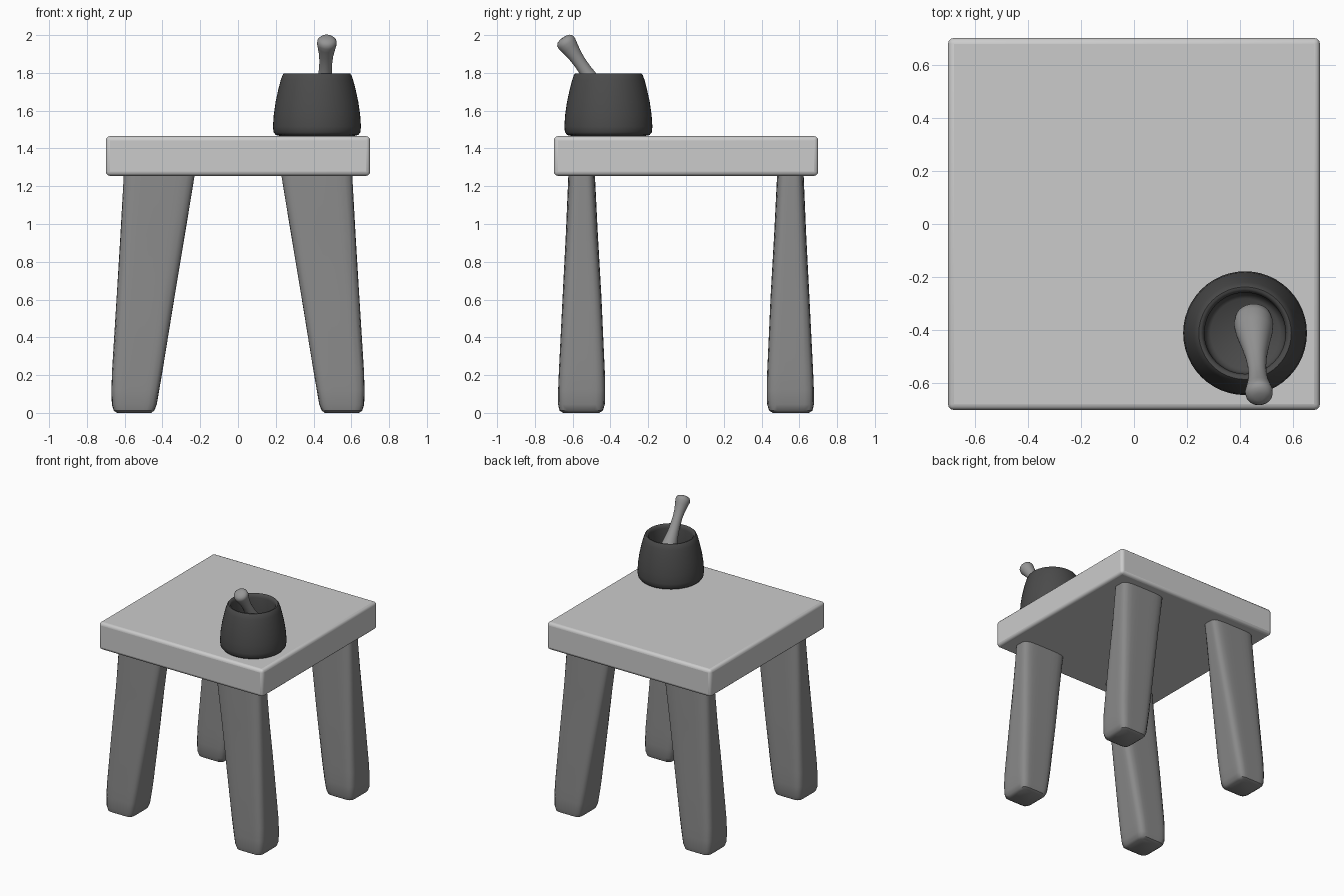
import bpy, bmesh, math
from mathutils import Vector

if "Cube" in bpy.data.objects:
    bpy.data.objects.remove(bpy.data.objects["Cube"])


def material(name, grey):
    m = bpy.data.materials.new(name)
    m.diffuse_color = (grey, grey, grey, 1)
    m.use_nodes = True
    m.node_tree.nodes["Principled BSDF"].inputs["Base Color"].default_value = m.diffuse_color
    return m


def loft(name, rings, mat, angle=40):
    """Skin a list of equal-length point rings and cap both ends."""
    bm = bmesh.new()
    rows = [[bm.verts.new(p) for p in r] for r in rings]
    n = len(rows[0])
    for a, b in zip(rows, rows[1:]):
        for i in range(n):
            j = (i + 1) % n
            bm.faces.new((a[i], a[j], b[j], b[i]))
    bm.faces.new(rows[0][::-1])
    bm.faces.new(rows[-1])
    bmesh.ops.recalc_face_normals(bm, faces=bm.faces)
    me = bpy.data.meshes.new(name)
    bm.to_mesh(me)
    bm.free()
    ob = bpy.data.objects.new(name, me)
    bpy.context.collection.objects.link(ob)
    me.materials.append(mat)
    smooth(ob, angle)
    return ob


def smooth(ob, angle):
    bpy.ops.object.select_all(action='DESELECT')
    ob.select_set(True)
    bpy.context.view_layer.objects.active = ob
    bpy.ops.object.shade_smooth_by_angle(angle=math.radians(angle))


def rounded_ring(x0, x1, y0, y1, z, power, n=40):
    """Superellipse section filling the given rectangle."""
    pts = []
    for i in range(n):
        t = 2 * math.pi * (i + 0.5) / n
        c, s = math.cos(t), math.sin(t)
        k = (abs(c) ** power + abs(s) ** power) ** (-1 / power)
        pts.append(((x0 + x1) / 2 + (x1 - x0) / 2 * c * k,
                    (y0 + y1) / 2 + (y1 - y0) / 2 * s * k, z))
    return pts


def lathe(name, profile, base, axis, mat, angle=50, n=48):
    """Revolve (radius, height) points about an axis through base."""
    q = Vector((0, 0, 1)).rotation_difference(Vector(axis).normalized())
    rings = [[Vector(base) + q @ Vector((r * math.cos(2 * math.pi * i / n),
                                         r * math.sin(2 * math.pi * i / n), h))
              for i in range(n)] for r, h in profile]
    return loft(name, rings, mat, angle)


seat_grey = material("seat_grey", 0.62)
leg_grey = material("leg_grey", 0.25)
stone_dark = material("stone_dark", 0.07)
pestle_grey = material("pestle_grey", 0.3)

# Seat slab with softened edges
bpy.ops.mesh.primitive_cube_add(size=1, location=(0, 0, 1.36))
seat = bpy.context.object
seat.name = "seat"
seat.scale = (1.4, 1.4, 0.21)
bpy.ops.object.transform_apply(location=False, rotation=False, scale=True)
seat.data.materials.append(seat_grey)
bevel = seat.modifiers.new("soft_edges", 'BEVEL')
bevel.width = 0.022
bevel.segments = 3
smooth(seat, 40)

# Four splayed legs: sections (x0, x1, y0, y1, z, squareness), mirrored both ways
sections = [
    (0.46, 0.64, 0.46, 0.65, 0.0, 7),
    (0.443, 0.658, 0.44, 0.67, 0.012, 7),
    (0.43, 0.668, 0.43, 0.677, 0.045, 7),
    (0.417, 0.67, 0.428, 0.677, 0.12, 7),
    (0.40, 0.667, 0.43, 0.673, 0.22, 7),
    (0.335, 0.642, 0.448, 0.653, 0.62, 6),
    (0.28, 0.622, 0.467, 0.636, 0.95, 5),
    (0.23, 0.605, 0.482, 0.623, 1.255, 4.5),
    (0.225, 0.602, 0.484, 0.621, 1.29, 4.5),
]
legs = loft("legs", [rounded_ring(*s) for s in sections], leg_grey)
mirror = legs.modifiers.new("four_legs", 'MIRROR')
mirror.use_axis = (True, True, False)

# Mortar bowl, outside wall then over the rim to the inner floor
bowl = [(0.195, 0), (0.218, 0.005), (0.23, 0.02), (0.233, 0.05), (0.229, 0.11),
        (0.219, 0.18), (0.205, 0.245), (0.192, 0.295), (0.182, 0.323),
        (0.174, 0.332), (0.165, 0.331), (0.157, 0.322), (0.153, 0.305),
        (0.153, 0.2), (0.152, 0.09), (0.147, 0.065), (0.13, 0.05)]
lathe("mortar", bowl, (0.418, -0.411, 1.466), (0, 0, 1), stone_dark)

# Pestle leaning out over the front rim, heavy end in the bowl
low, tip = Vector((0.447, -0.335, 1.525)), Vector((0.472, -0.652, 1.986))
grip = [(0.02, 0), (0.05, 0.012), (0.069, 0.04), (0.074, 0.075), (0.069, 0.125),
        (0.052, 0.215), (0.04, 0.29), (0.035, 0.35), (0.034, 0.4), (0.038, 0.45),
        (0.047, 0.497), (0.052, 0.522), (0.05, 0.54), (0.039, 0.553), (0.018, 0.56)]
lathe("pestle", grip, low, tip - low, pestle_grey)
